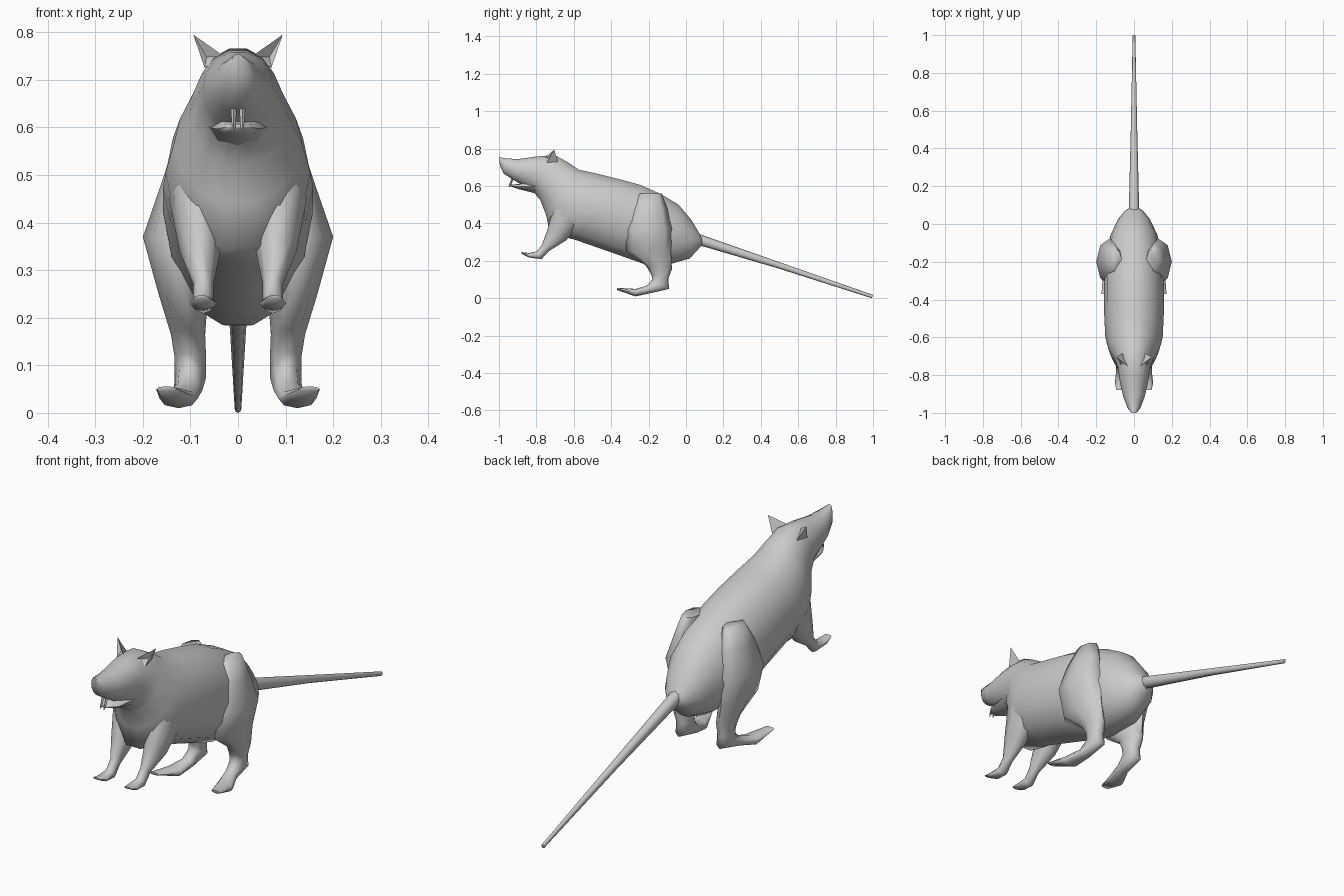
import bpy
import bmesh
import math
from mathutils import Vector

if "Cube" in bpy.data.objects:
    bpy.data.objects.remove(bpy.data.objects["Cube"], do_unlink=True)

fur = bpy.data.materials.new("grey_fur")
fur.use_nodes = True
GREY = (0.6, 0.6, 0.6, 1)
fur.diffuse_color = GREY
fur.node_tree.nodes["Principled BSDF"].inputs["Base Color"].default_value = GREY


def finish(bm, name, mirror=False, angle=75):
    bmesh.ops.recalc_face_normals(bm, faces=bm.faces)
    mesh = bpy.data.meshes.new(name)
    bm.to_mesh(mesh)
    bm.free()
    mesh.materials.append(fur)
    obj = bpy.data.objects.new(name, mesh)
    bpy.context.collection.objects.link(obj)
    bpy.ops.object.select_all(action="DESELECT")
    obj.select_set(True)
    bpy.context.view_layer.objects.active = obj
    if mirror:
        obj.modifiers.new("Mirror", "MIRROR").use_mirror_merge = False
    bpy.ops.object.shade_smooth_by_angle(angle=math.radians(angle))
    return obj


def loft(name, rings, sides=10, **options):
    """Skin ellipses given as x, y, z, half width, and the half axis (y, z)."""
    bm = bmesh.new()
    loops = []
    for x, y, z, w, by, bz in rings:
        loop = []
        for i in range(sides):
            t = math.tau * i / sides
            s = math.sin(t)
            loop.append(bm.verts.new((x + w * math.cos(t), y + by * s, z + bz * s)))
        loops.append(loop)
    for a, b in zip(loops, loops[1:]):
        for i in range(sides):
            j = (i + 1) % sides
            bm.faces.new((a[i], a[j], b[j], b[i]))
    bm.faces.new(loops[0])
    bm.faces.new(loops[-1])
    return finish(bm, name, **options)


def span(top_y, top_z, low_y, low_z, w):
    """Ring set by its top and bottom points on the centre line."""
    return (0, (top_y + low_y) / 2, (top_z + low_z) / 2, w,
            (top_y - low_y) / 2, (top_z - low_z) / 2)


def solid(name, points, faces, **options):
    bm = bmesh.new()
    verts = [bm.verts.new(p) for p in points]
    for f in faces:
        bm.faces.new([verts[i] for i in f])
    return finish(bm, name, **options)


# Head, neck and trunk in one skin, from nose to rump
loft("body", [span(*r) for r in (
    (-1.0, .755, -.995, .71, .015),
    (-.97, .75, -.975, .665, .035),
    (-.90, .745, -.92, .63, .058),
    (-.80, .76, -.87, .60, .075),
    (-.70, .768, -.82, .57, .085),
    (-.63, .73, -.78, .52, .105),
    (-.57, .69, -.75, .44, .135),
    (-.47, .67, -.73, .34, .152),
    (-.35, .64, -.60, .31, .158),
    (-.24, .61, -.40, .24, .158),
    (-.13, .56, -.23, .18, .148),
    (-.04, .505, -.08, .18, .125),
    (.03, .42, .02, .21, .085),
    (.07, .35, .065, .26, .05),
    (.09, .32, .09, .29, .02),
)], sides=14)

# Lower jaw
loft("lower_jaw", [span(*r) for r in (
    (-.935, .607, -.935, .597, .018),
    (-.89, .612, -.89, .582, .045),
    (-.80, .64, -.80, .56, .06),
)], sides=8)

# Incisors
loft("upper_teeth", [(.009, -.925, .645, .007, -.008, 0),
                     (.009, -.945, .595, .003, -.004, 0)], sides=4, mirror=True, angle=30)

# Ears: small cupped triangles
solid("ears",
      [(.03, -.755, .75), (.07, -.745, .725), (.06, -.685, .73),
       (.094, -.705, .795), (.066, -.718, .748)],
      [(0, 4, 3), (4, 1, 3), (0, 1, 4), (1, 2, 3), (2, 0, 3), (0, 2, 1)],
      mirror=True, angle=40)

# Front legs with paws
loft("front_legs", [
    (.085, -.63, .45, .06, -.08, .04),
    (.080, -.69, .34, .043, -.05, .03),
    (.073, -.75, .27, .021, -.02, .016),
    (.073, -.785, .23, .022, -.012, .021),
    (.073, -.84, .23, .028, 0, .012),
    (.077, -.88, .243, .016, 0, .004),
], sides=8, mirror=True)

# Hind legs: thigh, shank and long foot
loft("hind_legs", [
    (.10, -.19, .56, .035, -.06, 0),
    (.11, -.20, .48, .052, -.10, 0),
    (.125, -.20, .37, .075, -.125, 0),
    (.115, -.20, .25, .052, -.12, 0),
    (.105, -.145, .165, .036, -.07, .01),
    (.10, -.14, .115, .033, -.045, .012),
    (.10, -.135, .075, .033, -.045, .025),
    (.105, -.20, .047, .03, -.01, .02),
    (.125, -.27, .03, .04, 0, .02),
    (.15, -.37, .05, .022, 0, .006),
], sides=8, mirror=True)

# Tail
loft("tail", [
    (0, .05, .32, .028, .008, .028),
    (0, .50, .175, .017, .005, .016),
    (0, .997, .009, .007, .003, .009),
], sides=8)
